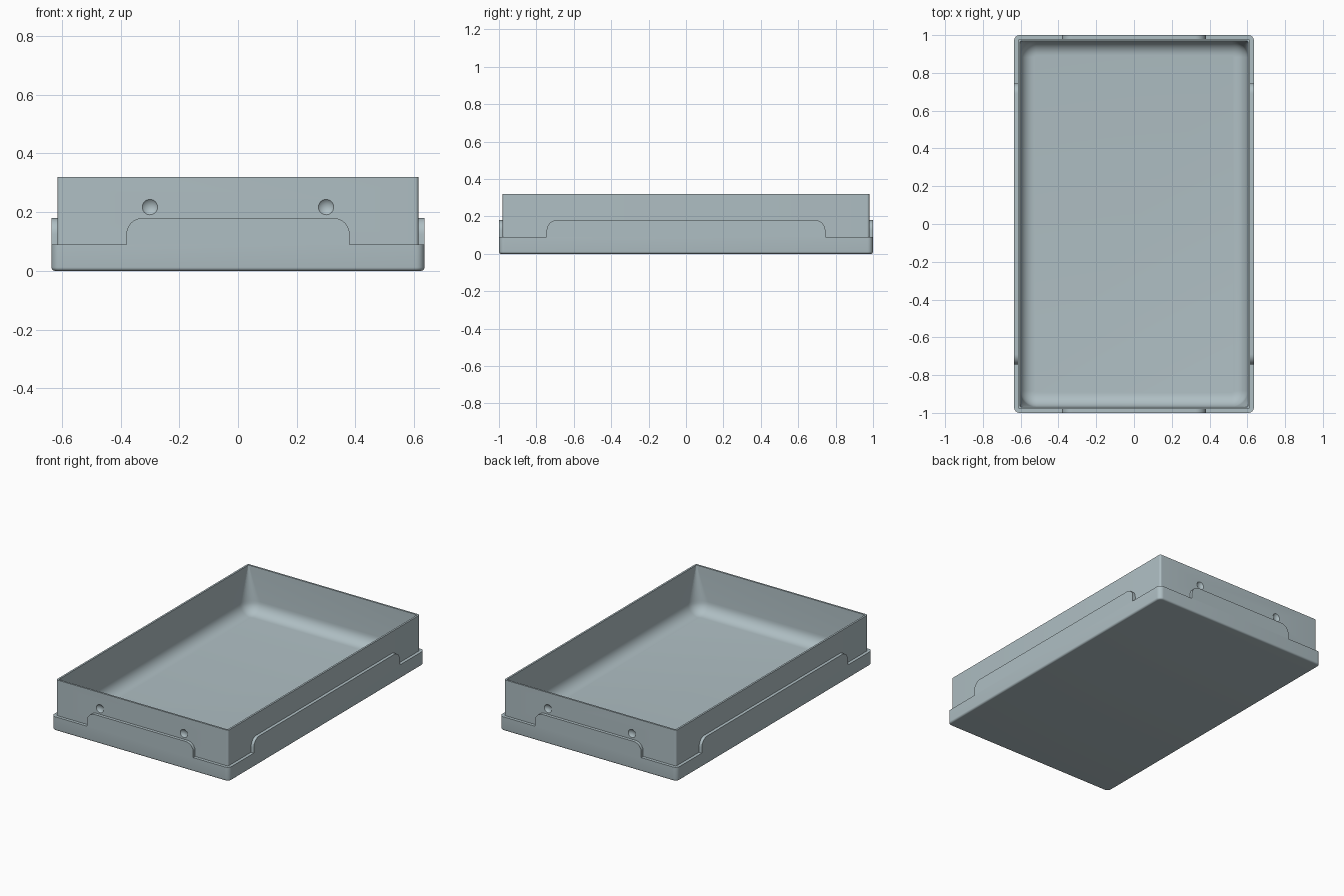
import bpy, bmesh, math

if "Cube" in bpy.data.objects:
    bpy.data.objects.remove(bpy.data.objects["Cube"])

mat = bpy.data.materials.new("pale_blue_grey")
mat.diffuse_color = (0.43, 0.52, 0.55, 1)
mat.use_nodes = True
mat.node_tree.nodes["Principled BSDF"].inputs["Base Color"].default_value = mat.diffuse_color
SEG = 8  # segments per rounded corner


def finish(bm, name):
    bmesh.ops.recalc_face_normals(bm, faces=bm.faces)
    me = bpy.data.meshes.new(name)
    bm.to_mesh(me)
    bm.free()
    me.materials.append(mat)
    ob = bpy.data.objects.new(name, me)
    bpy.context.collection.objects.link(ob)
    return ob


def smooth(ob):
    bpy.ops.object.select_all(action='DESELECT')
    ob.select_set(True)
    bpy.context.view_layer.objects.active = ob
    bpy.ops.object.shade_smooth_by_angle(angle=math.radians(30))


def ring(bm, hx, hy, r, z):
    """Rounded rectangle loop of vertices."""
    verts = []
    for k, (sx, sy) in enumerate([(1, 1), (-1, 1), (-1, -1), (1, -1)]):
        for i in range(SEG + 1):
            a = math.pi / 2 * (k + i / SEG)
            verts.append(bm.verts.new((sx * (hx - r) + r * math.cos(a),
                                       sy * (hy - r) + r * math.sin(a), z)))
    return verts


# Tray: one lofted shell, from the underside up the outside and down the inside
sections = []
for i in range(6):  # rounded bottom edge
    a = math.pi / 2 * i / 5
    d = 0.012 * (1 - math.sin(a))
    sections.append((0.635 - d, 1.0 - d, 0.03 - d, 0.012 * (1 - math.cos(a))))
sections += [(0.635, 1.0, 0.03, 0.09), (0.615, 0.98, 0.012, 0.09),
             (0.615, 0.98, 0.012, 0.32), (0.603, 0.968, 0.004, 0.32)]
FLOOR, FIL = 0.03, 0.075
for i in range(9):  # inner fillet down to the floor
    a = math.pi / 2 * i / 8
    d = FIL * (1 - math.cos(a))
    sections.append((0.603 - d, 0.968 - d, 0.085 - d, FLOOR + FIL * (1 - math.sin(a))))

bm = bmesh.new()
rings = [ring(bm, *s) for s in sections]
for a, b in zip(rings, rings[1:]):
    for i in range(len(a)):
        j = (i + 1) % len(a)
        bm.faces.new((a[i], a[j], b[j], b[i]))
bm.faces.new(rings[0])
bm.faces.new(rings[-1])
tray = finish(bm, "tray")

# Shallow round dimples on the two end walls
bm = bmesh.new()
for sx in (-1, 1):
    for sy in (-1, 1):
        s = bmesh.ops.create_uvsphere(bm, u_segments=48, v_segments=32, radius=0.0364)
        bmesh.ops.translate(bm, verts=s["verts"], vec=(sx * 0.3, sy * (0.98 + 0.0254), 0.217))
cutter = finish(bm, "dimple_cutter")
cutter.hide_render = True
mod = tray.modifiers.new("dimples", 'BOOLEAN')
mod.operation, mod.solver, mod.object = 'DIFFERENCE', 'EXACT', cutter
bpy.context.view_layer.objects.active = tray
bpy.ops.object.modifier_apply(modifier=mod.name)
bpy.data.objects.remove(cutter)
smooth(tray)


def raised_lip(name, half, wall, outer, angle):
    """Tab with rounded top corners standing on the base ledge."""
    r = 0.055
    prof = [(half, 0.09)]
    for c, start in ((half - r, 0), (r - half, 90)):
        for i in range(SEG + 1):
            a = math.radians(start + 90 * i / SEG)
            prof.append((c + r * math.cos(a), 0.18 - r + r * math.sin(a)))
    prof.append((-half, 0.09))
    bm = bmesh.new()
    face = bm.faces.new([bm.verts.new((x, -wall, z)) for x, z in prof])
    ext = bmesh.ops.extrude_face_region(bm, geom=[face], use_keep_orig=True)
    moved = [g for g in ext["geom"] if isinstance(g, bmesh.types.BMVert)]
    bmesh.ops.translate(bm, verts=moved, vec=(0, wall - outer, 0))
    ob = finish(bm, name)
    ob.rotation_euler.z = angle
    smooth(ob)


# Raised lips on all four sides
raised_lip("front_lip", 0.38, 0.98, 1.0, 0)
raised_lip("right_lip", 0.745, 0.615, 0.635, math.pi / 2)
raised_lip("back_lip", 0.38, 0.98, 1.0, math.pi)
raised_lip("left_lip", 0.745, 0.615, 0.635, -math.pi / 2)
